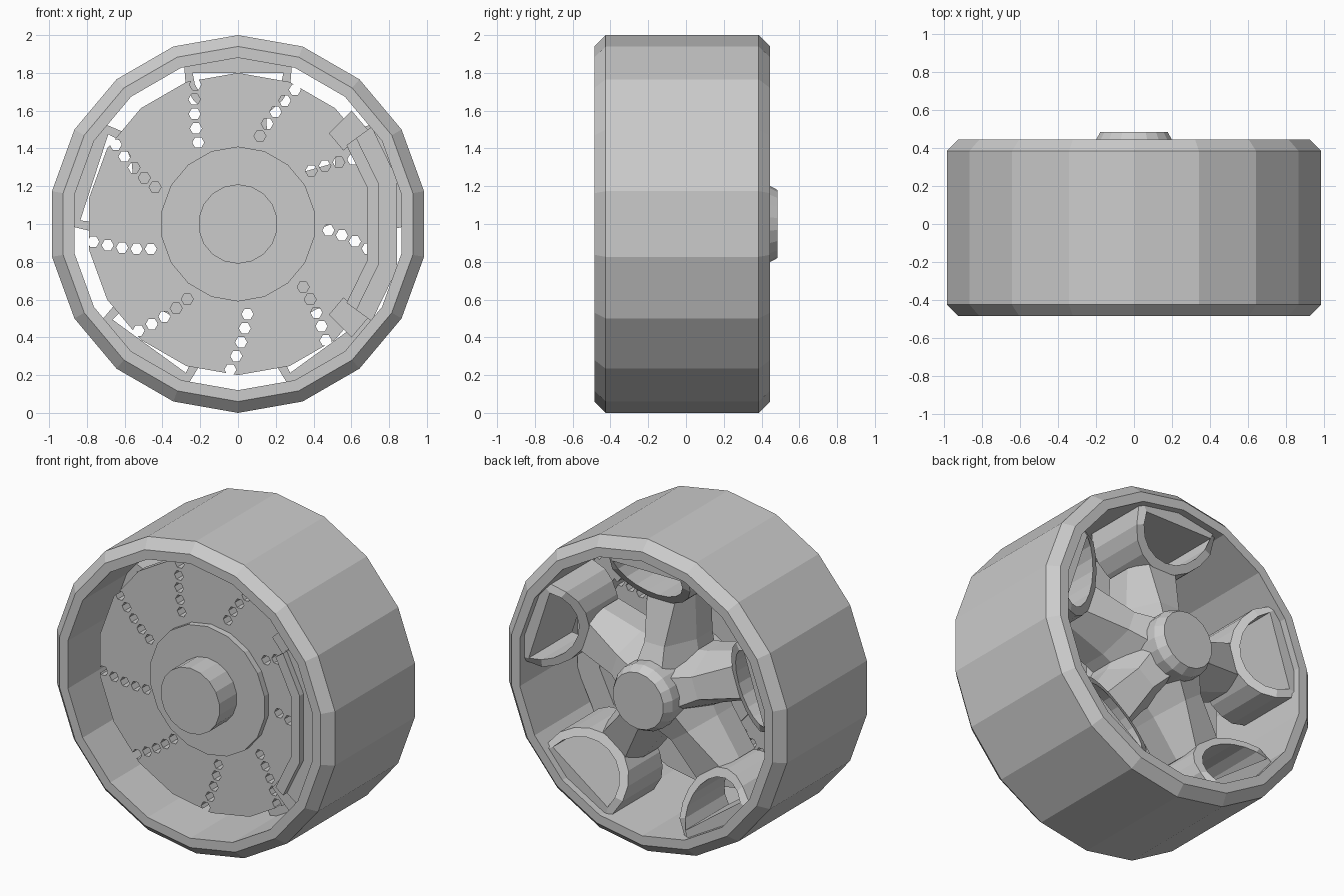
import bpy, bmesh
from math import sin, cos, pi, radians

cube = bpy.data.objects.get("Cube")
if cube:
    bpy.data.objects.remove(cube, do_unlink=True)

grey = bpy.data.materials.new("plain_grey")
grey.use_nodes = True
GREY = (0.6, 0.6, 0.6, 1)
grey.diffuse_color = GREY
grey.node_tree.nodes["Principled BSDF"].inputs["Base Color"].default_value = GREY


def make(name, loops, closed=False):
    """Skin a row of equal point loops; closed joins last to first, else ends are capped."""
    bm = bmesh.new()
    rows = [[bm.verts.new(p) for p in loop] for loop in loops]
    n = len(rows[0])
    pairs = list(zip(rows, rows[1:])) + ([(rows[-1], rows[0])] if closed else [])
    for a, b in pairs:
        for i in range(n):
            j = (i + 1) % n
            bm.faces.new((a[i], a[j], b[j], b[i]))
    if not closed:
        bm.faces.new(rows[0])
        bm.faces.new(rows[-1])
    bmesh.ops.recalc_face_normals(bm, faces=bm.faces)
    mesh = bpy.data.meshes.new(name)
    bm.to_mesh(mesh)
    bm.free()
    mesh.materials.append(grey)
    obj = bpy.data.objects.new(name, mesh)
    bpy.context.collection.objects.link(obj)
    return obj


def polar(angle, r, y, t=0):
    """Point at radius r along the angle, shifted t sideways."""
    return (r * cos(angle) - t * sin(angle), y, 1 + r * sin(angle) + t * cos(angle))


def lathe(name, profile, sides=18, closed=False):
    return make(name, [[polar(pi / 2 + 2 * pi * i / sides, r, y) for i in range(sides)]
                       for r, y in profile], closed)


def sector(name, degrees, section):
    return make(name, [[polar(radians(d), r, y) for r, y in section] for d in degrees])


# Rim barrel with chamfered edges
lathe("rim", [(0.94, -0.485), (1, -0.425), (1, 0.385), (0.94, 0.445),
              (0.88, 0.445), (0.88, -0.485)], closed=True)

# Axle with chamfered rear cap, and the disc hub
lathe("axle", [(0.21, -0.485), (0.21, 0.43), (0.18, 0.485)])
lathe("disc_hub", [(0.41, -0.31), (0.41, -0.18)])

# Brake disc with curved rows of drilled holes
disc = lathe("brake_disc", [(0.8, -0.27), (0.8, -0.2)])
bm = bmesh.new()
for row in range(9):
    for k in range(5):
        a = radians(116 + 40 * row - 2.25 * k)
        r = 0.48 + 0.073 * k
        rings = []
        for y in (-0.35, -0.15):
            x0, _, z0 = polar(a, r, y)
            rings.append([bm.verts.new((x0 + 0.032 * cos(pi * i / 3), y,
                                        z0 + 0.032 * sin(pi * i / 3))) for i in range(6)])
        front, back = rings
        for i in range(6):
            j = (i + 1) % 6
            bm.faces.new((front[i], front[j], back[j], back[i]))
        bm.faces.new(front)
        bm.faces.new(back)
bmesh.ops.recalc_face_normals(bm, faces=bm.faces)
cut_mesh = bpy.data.meshes.new("hole_cutter")
bm.to_mesh(cut_mesh)
bm.free()
cutter = bpy.data.objects.new("hole_cutter", cut_mesh)
bpy.context.collection.objects.link(cutter)
cutter.hide_render = True
mod = disc.modifiers.new("holes", "BOOLEAN")
mod.operation, mod.solver, mod.object = "DIFFERENCE", "EXACT", cutter
bpy.context.view_layer.update()
disc.data = bpy.data.meshes.new_from_object(
    disc.evaluated_get(bpy.context.evaluated_depsgraph_get()))
disc.modifiers.clear()
bpy.data.objects.remove(cutter, do_unlink=True)

# Brake caliper: stepped arc with a mounting tab at each end
sector("caliper", [-36, -16, 16, 36],
       [(0.71, -0.44), (0.775, -0.44), (0.775, -0.4), (0.875, -0.4),
        (0.875, -0.1), (0.71, -0.1)])
for side, name in ((1, "upper"), (-1, "lower")):
    sector("caliper_tab_" + name, [35 * side, 45 * side],
           [(0.68, -0.34), (0.85, -0.34), (0.85, -0.1), (0.68, -0.1)])


# Five spokes, each a faceted arm ending in a hollow half-round socket
def half_round(angle, width, depth, y, outer_r, lean=0):
    """Half-round loop; lean sinks it forward towards the hub."""
    steps = 10
    pts = []
    for i in range(steps + 1):
        a = pi * i / steps
        drop = depth * sin(a)
        r = outer_r if i in (0, steps) else 0.8 - drop
        pts.append(polar(angle, r, y - lean * drop, width * cos(a)))
    return pts


def arm_section(angle, r, top, bottom, y_top):
    half = [(top, y_top), (bottom, 0.12), (bottom, -0.04)]
    pts = half + [(-t, y) for t, y in reversed(half)]
    return [polar(angle, r, y, t) for t, y in pts]


for k in range(5):
    a = pi / 2 + 2 * pi * k / 5
    make(f"spoke_socket_{k + 1}", [
        half_round(a, 0.29, 0.25, -0.04, 0.9), half_round(a, 0.29, 0.25, 0.4, 0.9, 0.6),
        half_round(a, 0.24, 0.2, 0.4, 0.8, 0.6), half_round(a, 0.24, 0.2, -0.04, 0.8)],
        closed=True)
    make(f"spoke_arm_{k + 1}", [
        arm_section(a, 0.12, 0.1, 0.19, 0.4), arm_section(a, 0.3, 0.07, 0.16, 0.32),
        arm_section(a, 0.58, 0.1, 0.15, 0.25)])
